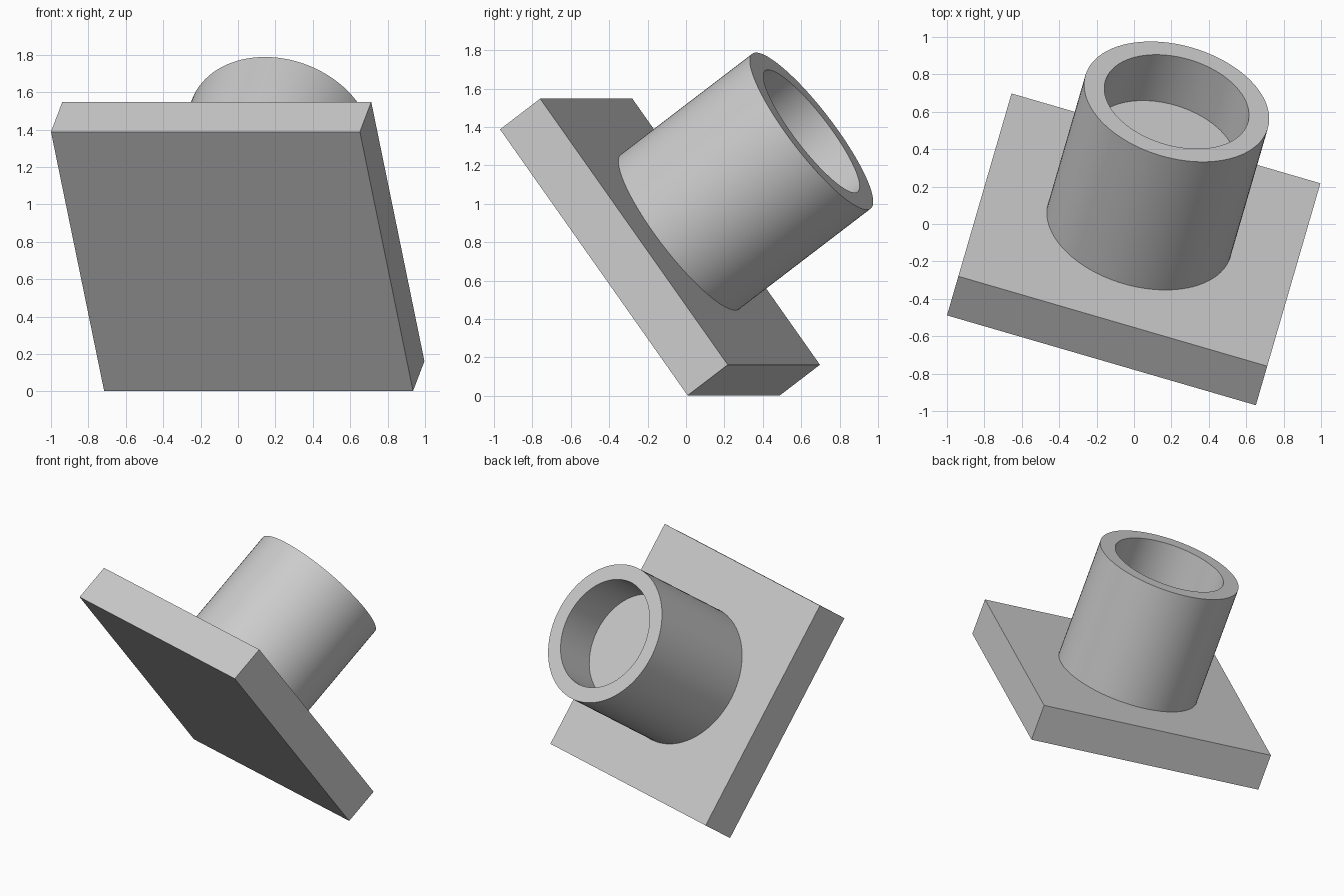
import bpy, bmesh, math
from mathutils import Matrix, Vector

cube = bpy.data.objects.get("Cube")
if cube:
    bpy.data.objects.remove(cube, do_unlink=True)

PLATE, THICK = 1.72, 0.27          # square base plate
OUTER, INNER = 0.508, 0.397        # socket radii
HEIGHT, DEPTH = 0.885, 0.317       # socket height and bore depth
SIDES = 96

grey = bpy.data.materials.new("plain grey")
grey.use_nodes = True
colour = (0.6, 0.6, 0.6, 1)
grey.diffuse_color = colour
grey.node_tree.nodes["Principled BSDF"].inputs["Base Color"].default_value = colour

# Tilted frame shared by both parts: across, down the slope, and out of the plate
across = Vector((1.65, -0.48, 0)).normalized()
down = Vector((0.285, 0.98, -1.39)).normalized()
out = across.cross(down).normalized()
down = out.cross(across)
frame = Matrix((across, down, out)).transposed().to_4x4()
frame.translation = (-0.032, -0.24, 0.695)


def add_part(name, bm):
    bmesh.ops.recalc_face_normals(bm, faces=bm.faces)
    mesh = bpy.data.meshes.new(name)
    bm.to_mesh(mesh)
    bm.free()
    mesh.materials.append(grey)
    obj = bpy.data.objects.new(name, mesh)
    obj.matrix_world = frame
    bpy.context.collection.objects.link(obj)
    return obj


# Base plate
bm = bmesh.new()
bmesh.ops.create_cube(bm, size=1)
bmesh.ops.scale(bm, vec=(PLATE, PLATE, THICK), verts=bm.verts)
bmesh.ops.translate(bm, vec=(0, 0, THICK / 2), verts=bm.verts)
add_part("base_plate", bm)

# Round socket with a blind bore, seated slightly into the plate
top = THICK + HEIGHT
floor = top - DEPTH
profile = [(0, THICK - 0.02), (OUTER, THICK - 0.02), (OUTER, top),
           (INNER, top), (INNER, floor), (0, floor)]
bm = bmesh.new()
points = [bm.verts.new((r, 0, z)) for r, z in profile]
edges = [bm.edges.new(pair) for pair in zip(points, points[1:])]
bmesh.ops.spin(bm, geom=points + edges, cent=(0, 0, 0), axis=(0, 0, 1),
               angle=math.tau, steps=SIDES)
bmesh.ops.remove_doubles(bm, verts=bm.verts, dist=0.0001)
socket = add_part("round_socket", bm)

bpy.ops.object.select_all(action='DESELECT')
socket.select_set(True)
bpy.context.view_layer.objects.active = socket
bpy.ops.object.shade_smooth_by_angle(angle=math.radians(30))
